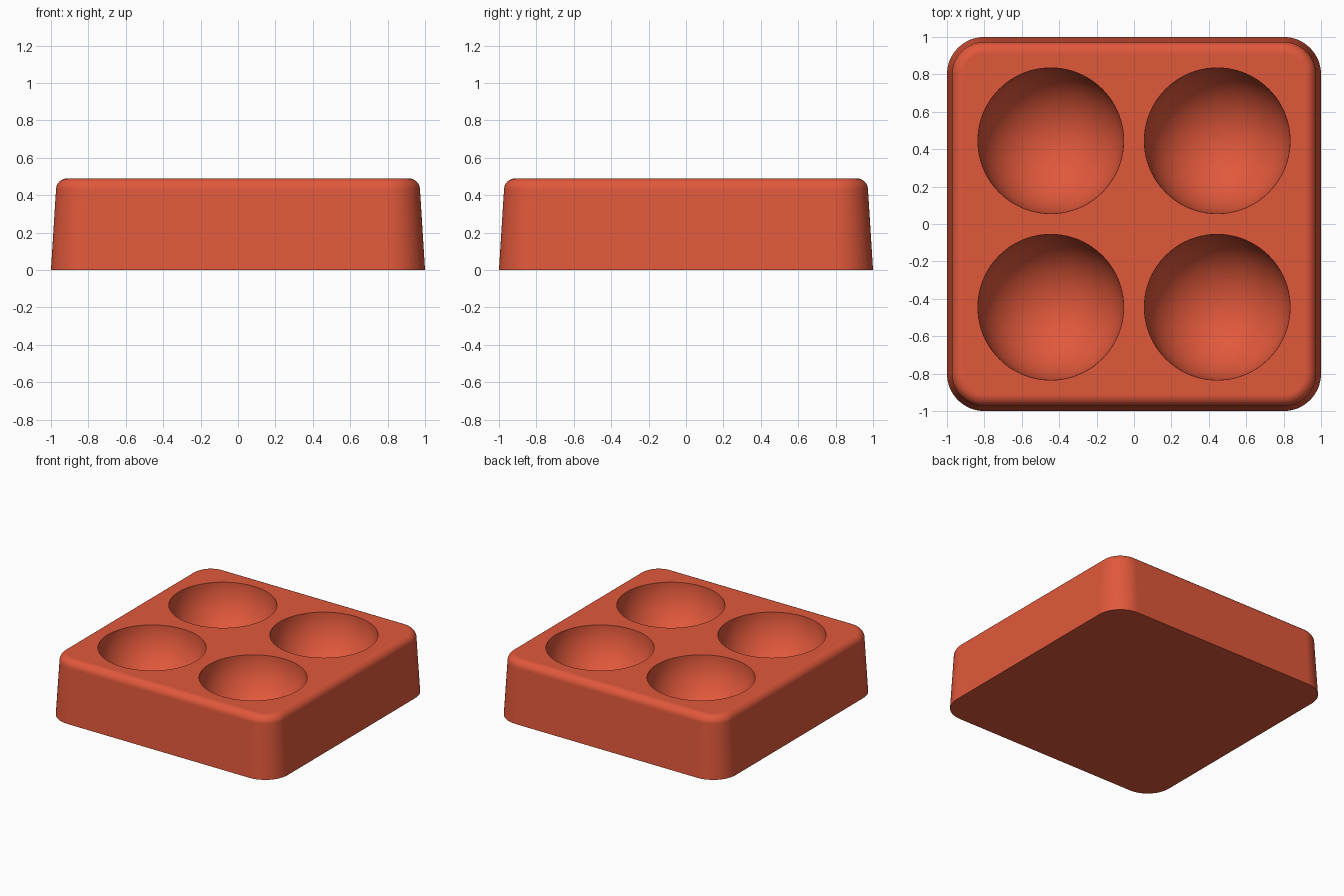
import bpy, bmesh
from math import pi, sin, cos, radians

if "Cube" in bpy.data.objects:
    bpy.data.objects.remove(bpy.data.objects["Cube"])

HEIGHT = 0.49
CORNER = 0.8       # centre of each rounded corner
ARC_STEPS = 16
FILLET = 0.06
BOWL_RADIUS = 0.39
BOWL_OFFSET = 0.445

clay = bpy.data.materials.new("terracotta red")
clay.use_nodes = True
colour = (0.75, 0.098, 0.044, 1)
clay.diffuse_color = colour
clay.node_tree.nodes["Principled BSDF"].inputs["Base Color"].default_value = colour


def make_object(name, bm):
    bmesh.ops.recalc_face_normals(bm, faces=bm.faces)
    mesh = bpy.data.meshes.new(name)
    bm.to_mesh(mesh)
    bm.free()
    mesh.materials.append(clay)
    obj = bpy.data.objects.new(name, mesh)
    bpy.context.collection.objects.link(obj)
    return obj


def rounded_ring(bm, radius, z):
    """Rounded square whose corner arcs share fixed centres."""
    ring = []
    for quarter, (sx, sy) in enumerate([(1, 1), (-1, 1), (-1, -1), (1, -1)]):
        for i in range(ARC_STEPS + 1):
            a = (quarter + i / ARC_STEPS) * pi / 2
            ring.append(bm.verts.new((sx * CORNER + radius * cos(a),
                                      sy * CORNER + radius * sin(a), z)))
    return ring


# Tray block: drafted walls and a rolled upper edge
wall_top = 0.173
sections = [(0.2, 0)]
for i in range(9):
    a = i / 8 * pi / 2
    sections.append((wall_top - FILLET * (1 - cos(a)),
                     HEIGHT - FILLET * (1 - sin(a))))
bm = bmesh.new()
rings = [rounded_ring(bm, r, z) for r, z in sections]
for low, high in zip(rings, rings[1:]):
    for i in range(len(low)):
        j = (i + 1) % len(low)
        bm.faces.new((low[i], low[j], high[j], high[i]))
bm.faces.new(rings[0])
bm.faces.new(rings[-1])
tray = make_object("tray", bm)

# Four hemispherical bowls cut into the top
bpy.context.view_layer.objects.active = tray
tray.select_set(True)
for sx in (-1, 1):
    for sy in (-1, 1):
        bm = bmesh.new()
        bmesh.ops.create_uvsphere(bm, u_segments=80, v_segments=41, radius=BOWL_RADIUS)
        bmesh.ops.translate(bm, verts=bm.verts,
                            vec=(sx * BOWL_OFFSET, sy * BOWL_OFFSET, HEIGHT))
        cutter = make_object("bowl_cutter", bm)
        cutter.hide_render = True
        cut = tray.modifiers.new("bowl", 'BOOLEAN')
        cut.operation = 'DIFFERENCE'
        cut.solver = 'EXACT'
        cut.object = cutter
        bpy.ops.object.modifier_apply(modifier=cut.name)
        bpy.data.objects.remove(cutter)

# Smooth walls and bowls, crisp rims and base edge
bpy.ops.object.shade_smooth_by_angle(angle=radians(35))
weighted = tray.modifiers.new("even shading", 'WEIGHTED_NORMAL')
weighted.keep_sharp = True
